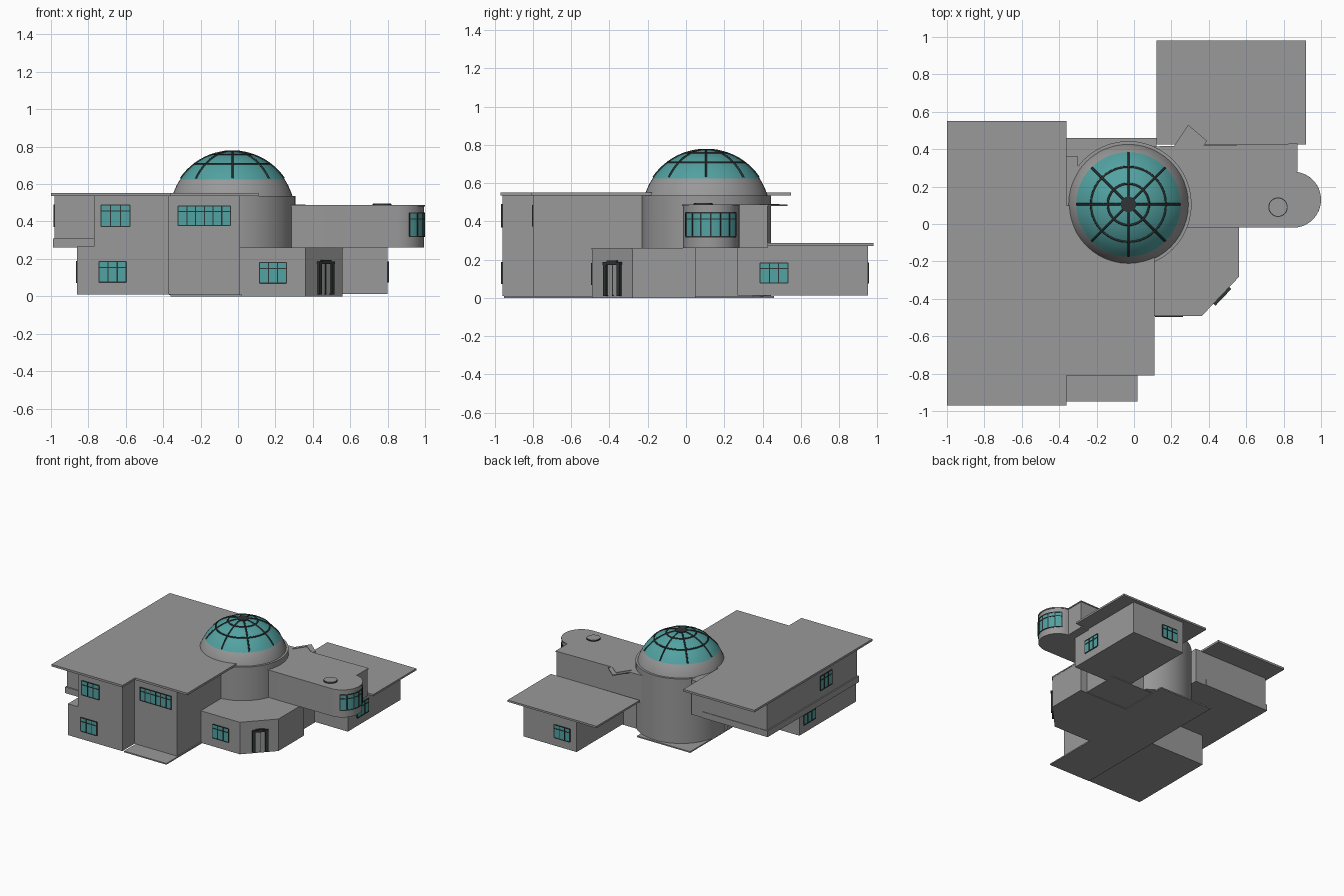
import bpy, bmesh
from math import sin, cos, pi, radians, sqrt
from mathutils import Matrix, Vector

old = bpy.data.objects.get("Cube")
if old:
    bpy.data.objects.remove(old)


def material(name, rgb):
    m = bpy.data.materials.new(name)
    m.use_nodes = True
    color = (*rgb, 1)
    m.diffuse_color = color
    m.node_tree.nodes["Principled BSDF"].inputs["Base Color"].default_value = color
    return m


WALL = material("concrete grey", (0.32, 0.32, 0.32))
GLASS = material("teal glass", (0.085, 0.36, 0.36))
DARK = material("dark frame", (0.03, 0.035, 0.035))


def finish(name, bm, mat, smooth=False):
    bmesh.ops.recalc_face_normals(bm, faces=bm.faces)
    me = bpy.data.meshes.new(name)
    bm.to_mesh(me)
    bm.free()
    me.materials.append(mat)
    ob = bpy.data.objects.new(name, me)
    bpy.context.collection.objects.link(ob)
    if smooth:
        bpy.context.view_layer.objects.active = ob
        ob.select_set(True)
        bpy.ops.object.shade_smooth_by_angle(angle=radians(30))
        ob.select_set(False)
    return ob


def prism(name, pts, z0, z1, mat=WALL, smooth=False):
    bm = bmesh.new()
    face = bm.faces.new([bm.verts.new((x, y, z0)) for x, y in pts])
    up = bmesh.ops.extrude_face_region(bm, geom=[face])["geom"]
    bmesh.ops.translate(bm, vec=(0, 0, z1 - z0),
                        verts=[v for v in up if isinstance(v, bmesh.types.BMVert)])
    return finish(name, bm, mat, smooth)


def block(name, x0, x1, y0, y1, z0, z1, mat=WALL):
    return prism(name, [(x0, y0), (x1, y0), (x1, y1), (x0, y1)], z0, z1, mat)


def arc(cx, cy, r, a0, a1, n):
    angles = [radians(a0 + (a1 - a0) * i / n) for i in range(n + 1)]
    return [(cx + r * cos(a), cy + r * sin(a)) for a in angles]


def add_box(bm, center, size, matrix):
    bmesh.ops.create_cube(bm, size=1, matrix=matrix @ Matrix.Translation(center)
                          @ Matrix.Diagonal((*size, 1)))


def window(name, x, y, z, w, h, turn=0, panes=3):
    """Glass plate with a dark grid; turn 0 faces the front."""
    m = Matrix.Translation((x, y, z)) @ Matrix.Rotation(radians(turn), 4, 'Z')
    bm = bmesh.new()
    add_box(bm, (0, 0, 0), (w, 0.006, h), m)
    finish(name + "_glass", bm, GLASS)
    bm = bmesh.new()
    for i in range(panes + 1):
        add_box(bm, (w * (i / panes - 0.5), 0, 0), (0.006, 0.012, h), m)
    for f in (-0.5, 0.22, 0.5):
        add_box(bm, (0, 0, h * f), (w, 0.012, 0.006), m)
    finish(name + "_frame", bm, DARK)


# Ground slabs
block("front_ground_slab", -0.36, 0.02, -0.95, -0.3, 0, 0.01)
block("rear_ground_slab", -0.36, 0.12, -0.3, 0.46, 0, 0.01)

# Main house, two storeys
block("lower_storey", -0.86, -0.37, -0.96, -0.23, 0.01, 0.265)
block("upper_front_room", -0.77, -0.37, -0.96, -0.5, 0.26, 0.54)
block("upper_storey", -0.98, -0.3, -0.8, 0.36, 0.26, 0.54)
block("upper_storey_band", -0.99, -0.4, -0.81, 0.365, 0.26, 0.31)
block("front_tower", -0.37, 0.01, -0.8, 0, 0.01, 0.54)
prism("main_roof", [(-1, -0.97), (-0.36, -0.97), (-0.36, -0.81), (0.11, -0.81),
                    (0.11, 0.1), (-0.36, 0.1), (-0.36, 0.55), (-1, 0.55)], 0.535, 0.552)

# Entry room with cut corner
entry = [(0, -0.49), (0.36, -0.49), (0.56, -0.28), (0.56, 0.05), (0, 0.05)]
prism("entry_room", entry, 0, 0.255)
prism("entry_roof", [(x * 1.004, y * 1.006) for x, y in entry], 0.252, 0.262)
block("connecting_hall", 0, 0.5, 0, 0.35, 0.005, 0.26)

# Single-storey rear wing
block("rear_wing", 0.32, 0.8, 0.27, 0.95, 0.012, 0.275)
block("rear_wing_roof", 0.12, 0.92, 0.425, 0.98, 0.272, 0.287)

# Upper side wing with rounded end
EX, EY = 0.85, 0.13


def wing_outline(r):
    g = r - 0.145
    return ([(0.1, -0.015 - g), (EX, -0.015 - g)] + arc(EX, EY, r, -85, 85, 20)
            + [(0.87 + g, 0.28), (0.87 + g, 0.425 + g), (0.1, 0.41 + g)])


prism("side_wing", wing_outline(0.145), 0.262, 0.482, smooth=True)
prism("side_wing_roof", wing_outline(0.15), 0.48, 0.488)
prism("rounded_window_glass", arc(EX, EY, 0.147, -62, 62, 16)
      + arc(EX, EY, 0.138, 62, -62, 16), 0.32, 0.445, GLASS, True)
bm = bmesh.new()
for i in range(7):
    turn = Matrix.Translation((EX, EY, 0.383)) @ Matrix.Rotation(radians(-62 + 124 * i / 6), 4, 'Z')
    add_box(bm, (0.145, 0, 0), (0.01, 0.007, 0.125), turn)
finish("rounded_window_bars", bm, DARK)
for i, z in enumerate((0.317, 0.41, 0.442)):
    prism(f"rounded_window_rail_{i}", arc(EX, EY, 0.15, -62, 62, 16)
          + arc(EX, EY, 0.138, 62, -62, 16), z, z + 0.006, DARK)

# Angled canopy behind the dome and its low edge
prism("angled_canopy", [(0.19, 0.38), (0.29, 0.53), (0.39, 0.445), (0.3, 0.3)], 0.48, 0.488)
prism("angled_canopy_edge", [(0.23, 0.385), (0.29, 0.475), (0.36, 0.42), (0.36, 0.43),
                             (0.288, 0.488), (0.22, 0.385)], 0.486, 0.492)

# Round skylight
prism("skylight_rim", arc(0.77, 0.09, 0.052, 0, 348.75, 31), 0.485, 0.494, DARK)
prism("skylight_cap", arc(0.77, 0.09, 0.047, 0, 348.75, 31), 0.486, 0.497, WALL)

# Drum and dome
DX, DY, DZ, R = -0.03, 0.105, 0.44, 0.335
prism("drum", arc(DX, DY, 0.338, 0, 352.5, 47), 0.008, 0.535, WALL, True)


def dome_shell(name, z0, z1, mat, steps):
    bm = bmesh.new()
    verts = []
    for i in range(steps + 1):
        z = z0 + (z1 - z0) * sin(i / steps * pi / 2)
        r = sqrt(max(R * R - (z - DZ) ** 2, 0))
        verts.append(bm.verts.new((DX + r, DY, z)))
    edges = [bm.edges.new(p) for p in zip(verts, verts[1:])]
    bmesh.ops.spin(bm, geom=verts + edges, cent=(DX, DY, 0), axis=(0, 0, 1),
                   angle=2 * pi, steps=48, use_duplicate=False)
    bmesh.ops.remove_doubles(bm, verts=bm.verts, dist=0.0005)
    finish(name, bm, mat, True)


dome_shell("dome_base", 0.52, 0.625, WALL, 6)
dome_shell("dome_glass", 0.625, DZ + R, GLASS, 10)


def bar(name, pts, closed=False):
    cu = bpy.data.curves.new(name, 'CURVE')
    cu.dimensions = '3D'
    cu.bevel_depth = 0.006
    cu.bevel_resolution = 1
    sp = cu.splines.new('POLY')
    sp.points.add(len(pts) - 1)
    for p, co in zip(sp.points, pts):
        p.co = (*co, 1)
    sp.use_cyclic_u = closed
    cu.materials.append(DARK)
    bpy.context.collection.objects.link(bpy.data.objects.new(name, cu))


def on_dome(polar, around):
    return Vector((DX, DY, DZ)) + R * Vector((sin(polar) * cos(around),
                                              sin(polar) * sin(around), cos(polar)))


for k in range(8):
    bar(f"dome_rib_{k}", [on_dome(0.1 + 0.87 * i / 10, k * pi / 4) for i in range(11)])
for k, polar in enumerate((0.335, 0.64)):
    bar(f"dome_ring_{k}", [on_dome(polar, i * pi / 20) for i in range(40)], True)
prism("dome_hub", arc(DX, DY, 0.042, 0, 337.5, 15), 0.76, 0.779, DARK)

# Windows
window("front_upper_window", -0.655, -0.96, 0.43, 0.155, 0.115)
window("front_lower_window", -0.67, -0.96, 0.13, 0.145, 0.11)
window("tower_window", -0.18, -0.8, 0.43, 0.28, 0.105, panes=6)
window("entry_window", 0.187, -0.49, 0.125, 0.145, 0.11)
window("side_upper_window", -0.98, -0.4, 0.43, 0.15, 0.115, -90)
window("side_lower_window", -0.86, -0.36, 0.13, 0.15, 0.11, -90)
window("rear_wing_side_window", 0.8, 0.46, 0.13, 0.145, 0.105, 90)
window("rear_wing_back_window", 0.45, 0.95, 0.13, 0.14, 0.105, 180)

# Entry door on the cut corner
m = Matrix.Translation((0.465, -0.38, 0)) @ Matrix.Rotation(radians(46.4), 4, 'Z')
bm = bmesh.new()
for side in (-1, 1):
    add_box(bm, (side * 0.048, 0, 0.095), (0.022, 0.03, 0.17), m)
add_box(bm, (0, 0, 0.18), (0.122, 0.035, 0.014), m)
add_box(bm, (0, 0, 0.19), (0.07, 0.03, 0.01), m)
add_box(bm, (0, 0, 0.095), (0.006, 0.014, 0.17), m)
finish("door_frame", bm, DARK)
bm = bmesh.new()
add_box(bm, (0, 0, 0.095), (0.08, 0.008, 0.16), m)
finish("door_leaves", bm, WALL)
